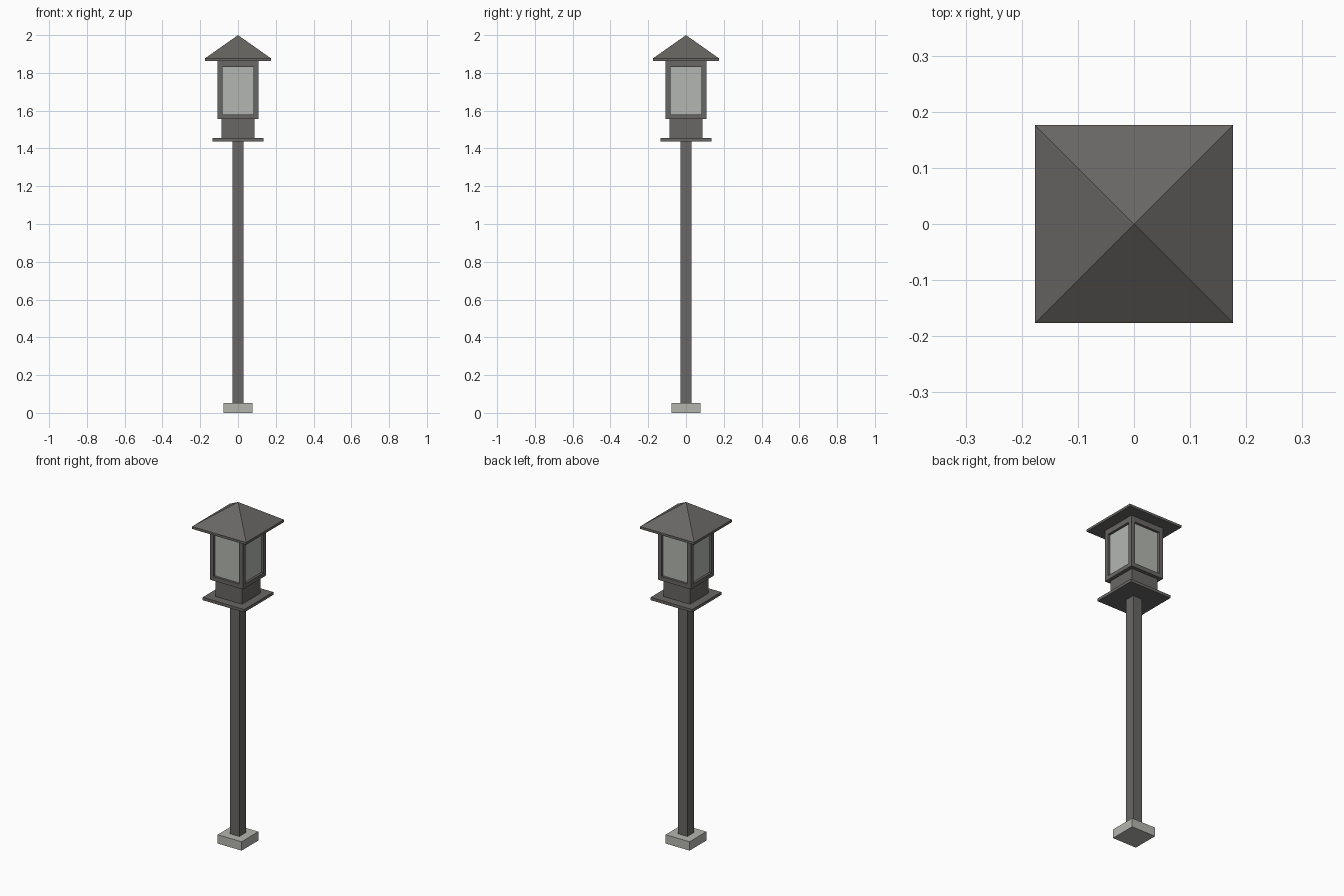
import bpy
import bmesh

cube = bpy.data.objects.get("Cube")
if cube:
    bpy.data.objects.remove(cube, do_unlink=True)


def material(name, color):
    mat = bpy.data.materials.new(name)
    mat.use_nodes = True
    mat.diffuse_color = color
    mat.node_tree.nodes["Principled BSDF"].inputs["Base Color"].default_value = color
    return mat


metal = material("dark grey metal", (0.14, 0.135, 0.128, 1))
stone = material("pale grey stone", (0.46, 0.46, 0.43, 1))
glass = material("frosted glass", (0.45, 0.47, 0.44, 1))


def finish(name, bm, mat):
    bmesh.ops.recalc_face_normals(bm, faces=bm.faces)
    mesh = bpy.data.meshes.new(name)
    bm.to_mesh(mesh)
    bm.free()
    mesh.materials.append(mat)
    obj = bpy.data.objects.new(name, mesh)
    bpy.context.collection.objects.link(obj)
    return obj


def add_box(bm, x, y, z0, z1, half_x, half_y):
    verts = bmesh.ops.create_cube(bm, size=2)["verts"]
    for v in verts:
        v.co.x = x + v.co.x * half_x
        v.co.y = y + v.co.y * half_y
        v.co.z = z1 if v.co.z > 0 else z0


def square_block(name, half, z0, z1, mat):
    bm = bmesh.new()
    add_box(bm, 0, 0, z0, z1, half, half)
    return finish(name, bm, mat)


# Foot, pole, tray and neck
square_block("foot", 0.078, 0, 0.052, stone)
square_block("pole", 0.03, 0.052, 1.438, metal)
square_block("tray", 0.135, 1.438, 1.455, metal)
square_block("neck", 0.087, 1.455, 1.556, metal)

# Lantern frame: one recessed opening per side
OUTER, OPENING, DEPTH = 0.108, 0.083, 0.014
LOW, SILL, HEAD, TOP = 1.556, 1.58, 1.83, 1.862
square_block("lantern_bottom_rail", OUTER, LOW, SILL, metal)
square_block("lantern_top_rail", OUTER, HEAD, TOP, metal)
post_half = (OUTER - OPENING) / 2
bm = bmesh.new()
for sx in (-1, 1):
    for sy in (-1, 1):
        add_box(bm, sx * (OUTER - post_half), sy * (OUTER - post_half),
                SILL, HEAD, post_half, post_half)
finish("lantern_corner_posts", bm, metal)
square_block("lantern_glass", OUTER - DEPTH, SILL, HEAD, glass)

# Roof: pyramid on a thin square eave
EAVE, RISE = 0.176, 1.876
bm = bmesh.new()
add_box(bm, 0, 0, TOP, RISE, EAVE, EAVE)
top = max(bm.faces, key=lambda f: f.calc_center_median().z)
apex = bmesh.ops.poke(bm, faces=[top])["verts"][0]
apex.co.z = 2
finish("roof", bm, metal)
